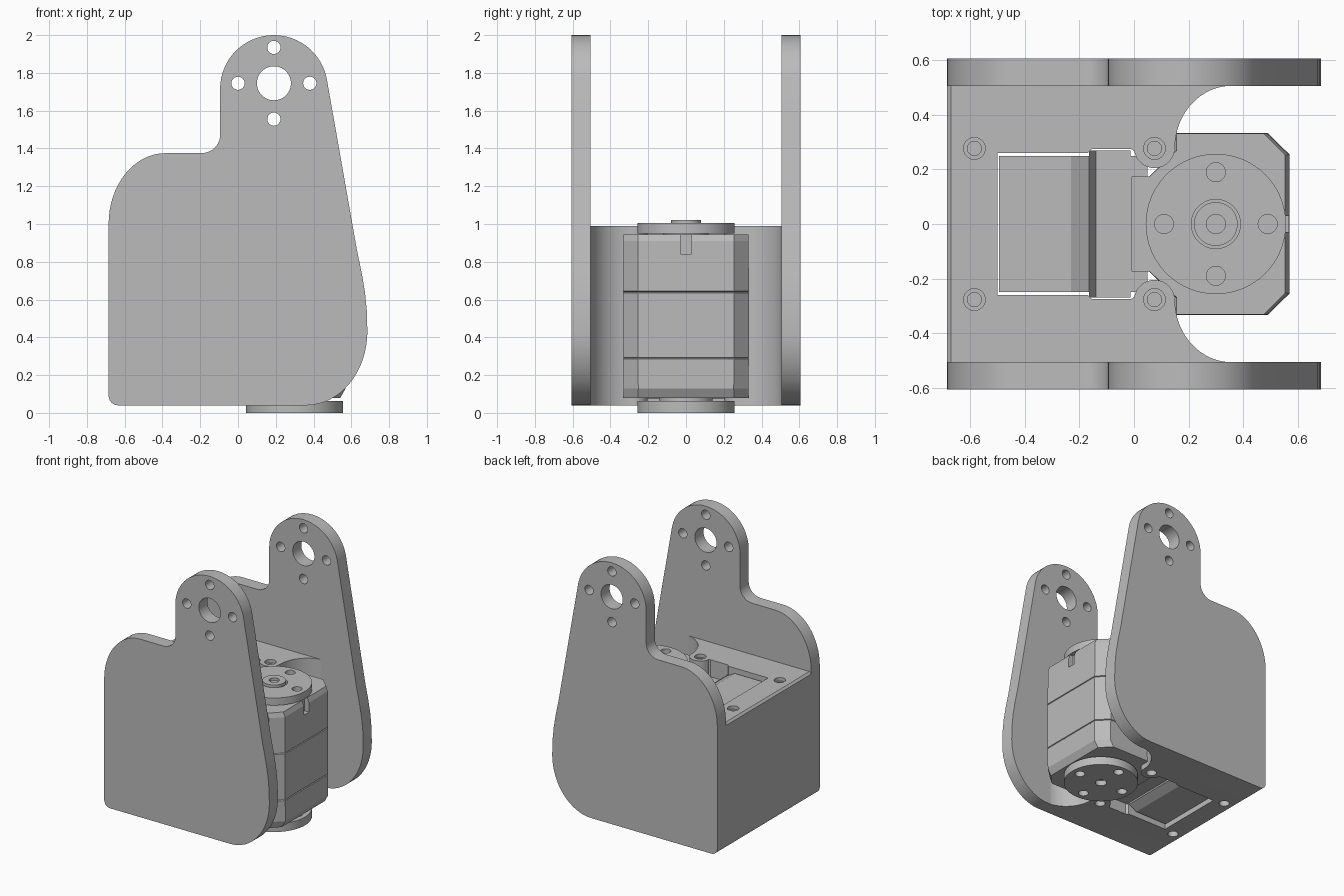
import bpy, bmesh
from math import sin, cos, pi, radians

cube = bpy.data.objects.get("Cube")
if cube:
    bpy.data.objects.remove(cube, do_unlink=True)

grey = bpy.data.materials.new("neutral grey")
grey.use_nodes = True
grey.diffuse_color = (0.5, 0.5, 0.5, 1)
grey.node_tree.nodes["Principled BSDF"].inputs["Base Color"].default_value = (0.5, 0.5, 0.5, 1)


def arc(cx, cy, rx, ry, start, end, n=16):
    """Points on an elliptical arc, angles in degrees."""
    angles = [radians(start + (end - start) * i / n) for i in range(n + 1)]
    return [(cx + rx * cos(a), cy + ry * sin(a)) for a in angles]


def circle(cx, cy, r, n=48):
    return arc(cx, cy, r, r, 0, 360, n)[:-1]


def loft(name, rings):
    """Closed solid through rings of 3D points."""
    bm = bmesh.new()
    loops = [[bm.verts.new(p) for p in ring] for ring in rings]
    n = len(loops[0])
    for a, b in zip(loops, loops[1:]):
        for i in range(n):
            j = (i + 1) % n
            bm.faces.new((a[i], a[j], b[j], b[i]))
    bm.faces.new(loops[0])
    bm.faces.new(loops[-1])
    bmesh.ops.recalc_face_normals(bm, faces=bm.faces)
    mesh = bpy.data.meshes.new(name)
    bm.to_mesh(mesh)
    bm.free()
    mesh.materials.append(grey)
    obj = bpy.data.objects.new(name, mesh)
    bpy.context.collection.objects.link(obj)
    return obj


def prism(name, outline, lo, hi, axis="z"):
    """Outline in plan (axis z) or in elevation (axis y), pushed from lo to hi."""
    if axis == "z":
        return loft(name, [[(u, v, h) for u, v in outline] for h in (lo, hi)])
    return loft(name, [[(u, h, v) for u, v in outline] for h in (lo, hi)])


def activate(obj):
    bpy.ops.object.select_all(action="DESELECT")
    obj.select_set(True)
    bpy.context.view_layer.objects.active = obj


def cut(obj, outline, lo, hi, axis="z"):
    cutter = prism("cutter", outline, lo, hi, axis)
    cutter.hide_render = True
    mod = obj.modifiers.new("hole", "BOOLEAN")
    mod.operation = "DIFFERENCE"
    mod.solver = "EXACT"
    mod.object = cutter
    activate(obj)
    bpy.ops.object.modifier_apply(modifier=mod.name)
    bpy.data.objects.remove(cutter, do_unlink=True)


def smooth(obj):
    activate(obj)
    bpy.ops.object.shade_smooth_by_angle(angle=radians(25))


def cross(cx, cy, d):
    return [(cx + d, cy), (cx, cy + d), (cx - d, cy), (cx, cy - d)]


BACK = -0.685
HORN_X = 0.3
PIVOT = (0.19, 1.745)

# Side plates: rounded foot, sloping front edge and a pivot ear
plate_outline = (
    arc(-0.635, 0.09, 0.05, 0.05, 180, 270, 6)
    + arc(0.36, 0.43, 0.325, 0.39, -90, 0)
    + [(0.682, 0.54), (0.672, 0.64), (0.655, 0.74), (0.63, 0.86)]
    + arc(0.19, 1.715, 0.285, 0.285, 11, 180, 28)
    + arc(-0.195, 1.47, 0.1, 0.095, 0, -90, 10)
    + arc(-0.385, 1.0, 0.3, 0.375, 90, 180)
)
for side, lo, hi in (("left", 0.505, 0.607), ("right", -0.607, -0.505)):
    plate = prism("side_plate_" + ("back" if side == "left" else "front"),
                  plate_outline, lo, hi, "y")
    cut(plate, circle(*PIVOT, 0.09), lo - 0.1, hi + 0.1, "y")
    for x, z in cross(*PIVOT, 0.19):
        cut(plate, circle(x, z, 0.035, 24), lo - 0.1, hi + 0.1, "y")
    smooth(plate)

# Centre block: U-shaped in plan, with screw bosses and flared arms
half = (
    [(BACK, 0.507)]
    + arc(0.36, 0.28, 0.21, 0.227, 90, 180)
    + arc(0.075, 0.28, 0.075, 0.075, -5, -170)
    + [(-0.01, 0.275), (-0.155, 0.275), (-0.17, 0.26), (-0.5, 0.26)]
)
block = prism("centre_block", half + [(x, -y) for x, y in reversed(half)], 0.04, 0.99)
bm = bmesh.new()
bm.from_mesh(block.data)
for top, width, segments in ((False, 0.05, 6), (True, 0.015, 1)):
    edges = [e for e in bm.edges
             if all(v.co.x < BACK + 0.001 and (v.co.z > 0.98 if top else v.co.z < 0.05)
                    for v in e.verts)]
    bmesh.ops.bevel(bm, geom=edges, offset=width, segments=segments,
                    profile=0.5, affect="EDGES")
bm.to_mesh(block.data)
bm.free()
for x in (-0.585, 0.075):
    for y in (-0.277, 0.277):
        cut(block, circle(x, y, 0.04, 24), 0.965, 1.1)
        cut(block, circle(x, y, 0.026, 24), 0.9, 1.1)
        cut(block, circle(x, y, 0.036, 24), -0.1, 0.12)
smooth(block)

# Motor rear: stepped body sitting in the pocket
upper = [(-0.495, 0.955), (-0.23, 0.955), (-0.165, 0.92), (-0.14, 0.86), (0.05, 0.86)]
rear = upper + [(x, 1.03 - z) for x, z in reversed(upper)]
prism("motor_rear", rear, -0.25, 0.25, "y")
prism("motor_shoulder", [(-0.165, 0.12), (-0.165, 0.925), (-0.14, 0.865), (-0.012, 0.865),
                         (-0.012, 0.12)], -0.27, 0.27, "y")

# Motor case: chamfered plan with two seams and tapered ends
case_half = [(-0.01, 0.175), (0.06, 0.175), (0.16, 0.27), (0.16, 0.333),
             (0.49, 0.333), (0.57, 0.255)]
case_plan = case_half + [(x, -y) for x, y in reversed(case_half)]
levels = [(0.08, 0.05, 0.0), (0.13, 0.0, 0.01)]
for z in (0.29, 0.64):
    levels += [(z - 0.004, 0, 0), (z, 0.015, 0.015), (z + 0.004, 0, 0)]
levels += [(0.91, 0.005, 0.005), (0.945, 0.03, 0.005)]
case = loft("motor_case", [[(x * (1 - sx), y * (1 - sy), z) for x, y in case_plan]
                           for z, sx, sy in levels])
cut(case, [(0.53, -0.03), (0.7, -0.03), (0.7, 0.03), (0.53, 0.03)], 0.84, 1.1)

# Output horns above and below the case, each with four screw holes
for name, lo, hi, neck_lo, neck_hi, neck_r in (
        ("top_horn", 0.95, 1.005, 0.92, 0.96, 0.12),
        ("bottom_horn", 0.0, 0.062, 0.05, 0.125, 0.14)):
    horn = prism(name, circle(HORN_X, 0, 0.257, 64), lo, hi)
    for x, y in cross(HORN_X, 0, 0.19):
        cut(horn, circle(x, y, 0.035, 24), lo - 0.1, hi + 0.1)
    if name == "top_horn":
        cut(horn, circle(HORN_X, 0, 0.09), 0.98, 1.1)
    else:
        cut(horn, circle(HORN_X, 0, 0.04, 24), -0.1, 0.04)
    smooth(horn)
    smooth(prism(name + "_neck", circle(HORN_X, 0, neck_r), neck_lo, neck_hi))

# Hub of the top horn
hub = prism("horn_hub", circle(HORN_X, 0, 0.08), 0.955, 1.02)
cut(hub, circle(HORN_X, 0, 0.035, 24), 1.0, 1.1)
smooth(hub)
